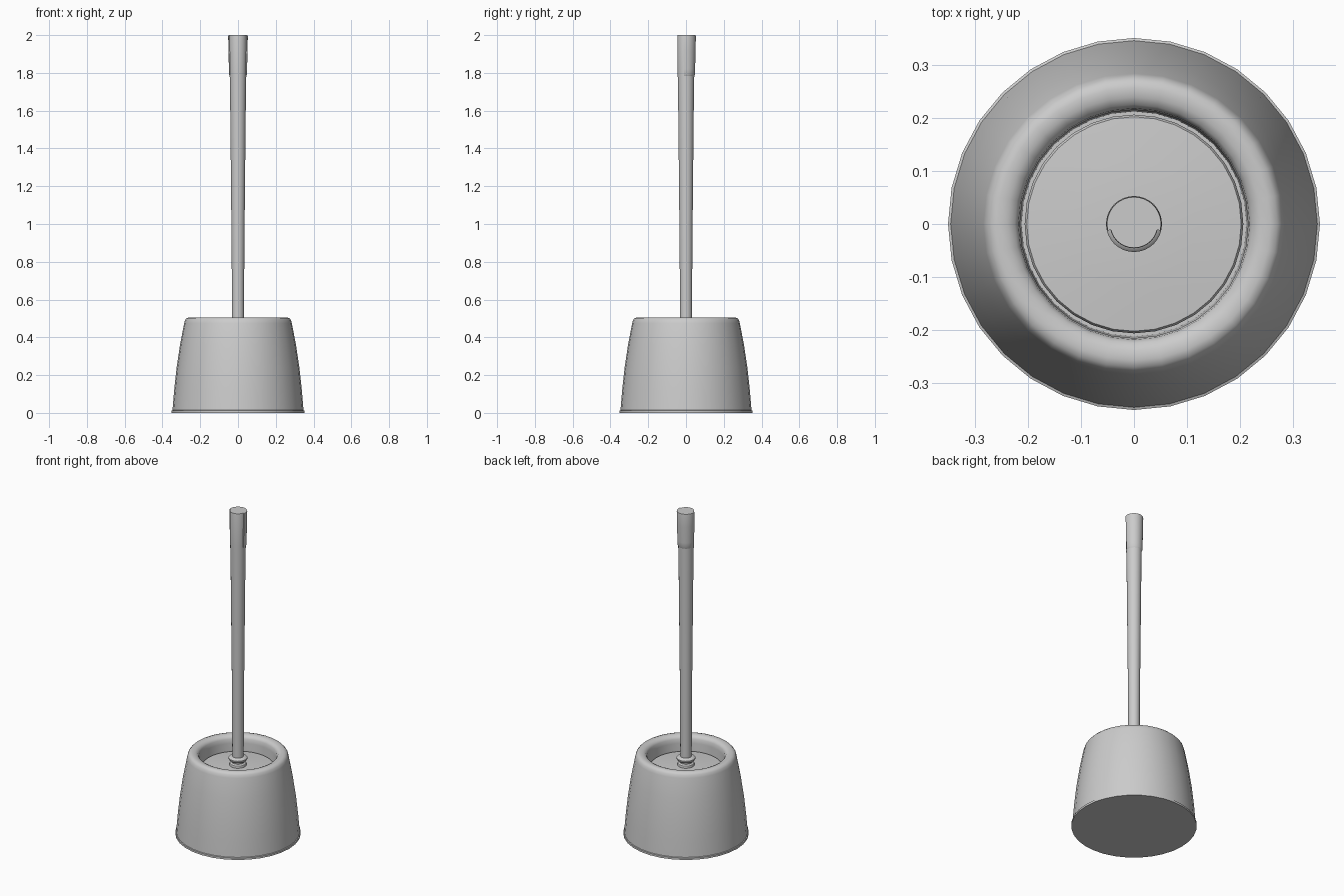
import bpy, bmesh, math

if "Cube" in bpy.data.objects:
    bpy.data.objects.remove(bpy.data.objects["Cube"])


def finish(name, bm, angle=40):
    bmesh.ops.remove_doubles(bm, verts=bm.verts, dist=1e-5)
    bmesh.ops.recalc_face_normals(bm, faces=bm.faces)
    mesh = bpy.data.meshes.new(name)
    bm.to_mesh(mesh)
    bm.free()
    ob = bpy.data.objects.new(name, mesh)
    bpy.context.collection.objects.link(ob)
    bpy.ops.object.select_all(action='DESELECT')
    ob.select_set(True)
    bpy.context.view_layer.objects.active = ob
    bpy.ops.object.shade_smooth_by_angle(angle=math.radians(angle))
    return ob


def lathe(name, profile, sides=32, angle=40):
    """Spin (radius, z) points around the z axis."""
    bm = bmesh.new()
    verts = [bm.verts.new((r, 0, z)) for r, z in profile]
    edges = [bm.edges.new(p) for p in zip(verts, verts[1:])]
    bmesh.ops.spin(bm, geom=verts + edges, cent=(0, 0, 0), axis=(0, 0, 1),
                   angle=math.tau, steps=sides, use_duplicate=False)
    return finish(name, bm, angle)


def arc_sleeve(name, outer, inner_r, start, end, steps=20):
    """Partial ring: closed cross-section swept from start to end angle."""
    section = outer + [(inner_r, outer[-1][1]), (inner_r, outer[0][1])]
    bm = bmesh.new()
    rings = []
    for i in range(steps + 1):
        a = start + (end - start) * i / steps
        rings.append([bm.verts.new((r * math.cos(a), r * math.sin(a), z)) for r, z in section])
    n = len(section)
    for a, b in zip(rings, rings[1:]):
        for j in range(n):
            k = (j + 1) % n
            bm.faces.new((a[j], a[k], b[k], b[j]))
    bm.faces.new(rings[0])
    bm.faces.new(rings[-1])
    return finish(name, bm)


# Holder: tapered pot with a small foot lip, rounded rim and inner cavity
lathe("holder", [(0, 0), (0.352, 0), (0.352, 0.012), (0.347, 0.014), (0.338, 0.12),
                 (0.325, 0.24), (0.307, 0.36), (0.285, 0.475), (0.28, 0.492),
                 (0.271, 0.502), (0.258, 0.506), (0.24, 0.504), (0.226, 0.497),
                 (0.219, 0.485), (0.216, 0.46), (0.213, 0.05), (0, 0.05)])

# Splash lid resting inside the pot, slightly domed
lathe("splash_lid", [(0, 0.39), (0.20, 0.39), (0.207, 0.396), (0.207, 0.41),
                     (0.203, 0.416), (0.12, 0.423), (0.05, 0.426), (0, 0.426)])

# Collar: two rings with a waist between them
lathe("collar", [(0, 0.42), (0.047, 0.42), (0.049, 0.43), (0.046, 0.439), (0.036, 0.445),
                 (0.036, 0.453), (0.047, 0.458), (0.053, 0.466), (0.053, 0.472),
                 (0.047, 0.479), (0.034, 0.482), (0, 0.482)])

# Handle: slender shaft widening towards the top
lathe("handle", [(0, 0.46), (0.032, 0.46), (0.033, 0.75), (0.035, 1.0), (0.038, 1.3),
                 (0.041, 1.6), (0.044, 1.8), (0.046, 1.995), (0.045, 2.0), (0, 2.0)])

# Grip: raised sleeve wrapping the back of the handle end
arc_sleeve("grip", [(0.043, 1.782), (0.047, 1.79), (0.048, 1.82), (0.051, 1.92),
                    (0.052, 1.994), (0.051, 2.0)], 0.038,
           math.radians(-14), math.radians(194))
